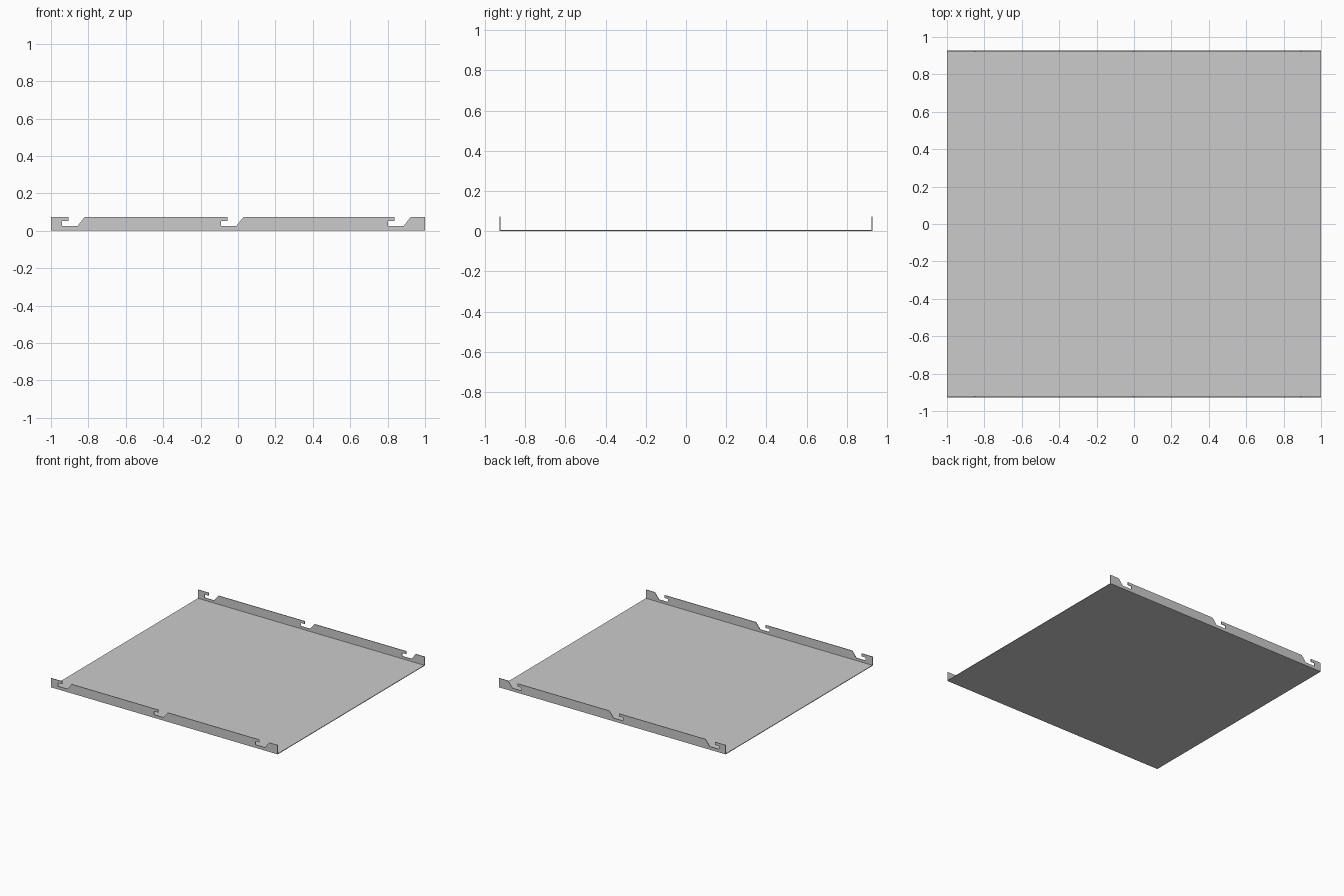
import bpy, bmesh
from mathutils import Vector

if "Cube" in bpy.data.objects:
    bpy.data.objects.remove(bpy.data.objects["Cube"])

HALF_Y = 0.927   # outer half depth
T = 0.005        # sheet thickness
H = 0.073        # flange height


def extrude_profile(name, points, direction):
    """Solid made from one flat outline pushed along a vector."""
    bm = bmesh.new()
    face = bm.faces.new([bm.verts.new(p) for p in points])
    out = bmesh.ops.extrude_face_region(bm, geom=[face], use_keep_orig=True)
    moved = [g for g in out["geom"] if isinstance(g, bmesh.types.BMVert)]
    bmesh.ops.translate(bm, verts=moved, vec=Vector(direction))
    bmesh.ops.recalc_face_normals(bm, faces=bm.faces)
    me = bpy.data.meshes.new(name)
    bm.to_mesh(me)
    bm.free()
    ob = bpy.data.objects.new(name, me)
    bpy.context.collection.objects.link(ob)
    return ob


# flat base sheet, fitted between the flanges
y = HALF_Y - T
extrude_profile("base_sheet", [(-1, -y, 0), (1, -y, 0), (1, y, 0), (-1, y, 0)], (0, 0, T))

# flange outline: three hook notches cut into the top edge
notch = [(0, H), (0, 0.051), (-0.034, 0.051), (-0.034, 0.025), (0.048, 0.025), (0.086, H)]
outline = [(1, 0), (-1, 0), (-1, H)]
for lip_x in (-0.906, -0.057, 0.837):
    outline += [(lip_x + dx, z) for dx, z in notch]
outline.append((1, H))

# front and back flanges
for name, side in (("front_flange", -1), ("back_flange", 1)):
    extrude_profile(name, [(x, side * HALF_Y, z) for x, z in outline], (0, -side * T, 0))
